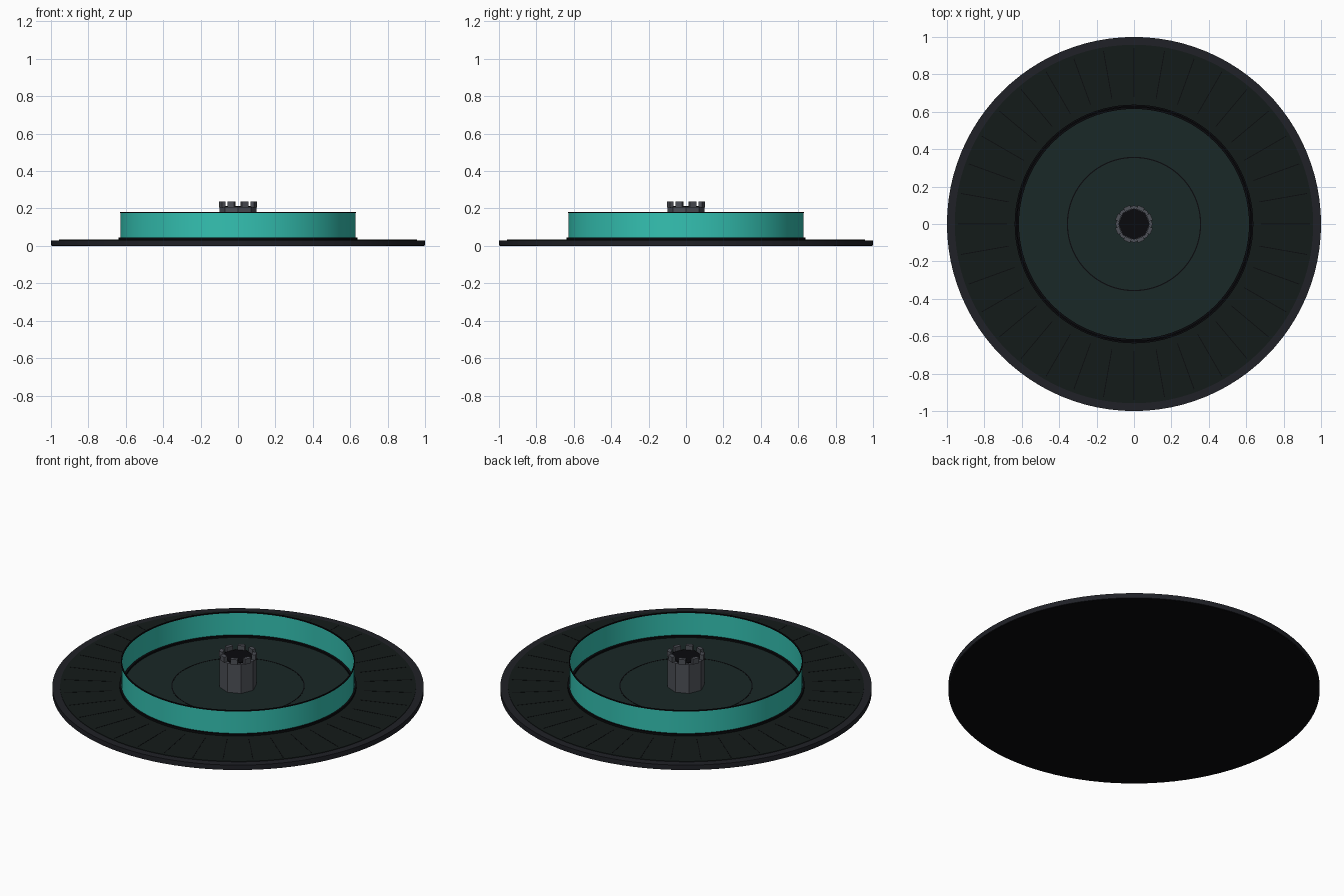
import bpy, math

if "Cube" in bpy.data.objects:
    bpy.data.objects.remove(bpy.data.objects["Cube"])

def mat(name, rgb):
    m = bpy.data.materials.new(name)
    m.diffuse_color = (*rgb, 1)
    m.use_nodes = True
    m.node_tree.nodes["Principled BSDF"].inputs["Base Color"].default_value = m.diffuse_color
    return m

BLACK = mat("black", (0.003, 0.003, 0.004))
RIM = mat("rim_dark", (0.014, 0.015, 0.02))
OUTER = mat("outer_dark_green", (0.007, 0.011, 0.01))
INNER = mat("inner_dark_teal", (0.01, 0.021, 0.02))
TEAL = mat("teal", (0.035, 0.54, 0.45))
STEEL = mat("steel", (0.075, 0.08, 0.095))

def lathe(name, profile, material, n=96, closed=True, smooth=True):
    """Revolve (radius, z) points about z; radius 0 makes a centre point."""
    verts, rings, faces = [], [], []
    for r, z in profile:
        if r == 0:
            rings.append([len(verts)] * n)
            verts.append((0, 0, z))
        else:
            rings.append(list(range(len(verts), len(verts) + n)))
            verts += [(r * math.cos(2 * math.pi * i / n), r * math.sin(2 * math.pi * i / n), z)
                      for i in range(n)]
    pairs = list(zip(rings, rings[1:])) + ([(rings[-1], rings[0])] if closed else [])
    for a, b in pairs:
        for i in range(n):
            j = (i + 1) % n
            f = list(dict.fromkeys((a[i], a[j], b[j], b[i])))
            if len(f) > 2:
                faces.append(f)
    me = bpy.data.meshes.new(name)
    me.from_pydata(verts, [], faces)
    me.materials.append(material)
    ob = bpy.data.objects.new(name, me)
    bpy.context.collection.objects.link(ob)
    if smooth:
        bpy.ops.object.select_all(action='DESELECT')
        ob.select_set(True)
        bpy.context.view_layer.objects.active = ob
        bpy.ops.object.shade_smooth_by_angle()
    return ob

def ring(name, r0, r1, z0, z1, material):
    return lathe(name, [(r0, z0), (r1, z0), (r1, z1), (r0, z1)], material)

def block(name, angle, radius, size, z, material):
    bpy.ops.mesh.primitive_cube_add(size=1, rotation=(0, 0, angle),
        location=(radius * math.cos(angle), radius * math.sin(angle), z))
    ob = bpy.context.object
    ob.name = name
    ob.scale = size
    ob.data.materials.append(material)

# Flat base with lighter rim and two top surfaces
lathe("base_underside", [(0, 0), (0.995, 0), (0.995, 0.025), (0, 0.025)], BLACK, closed=False)
ring("base_rim", 0.955, 1.0, 0.001, 0.03, RIM)
lathe("outer_plate", [(0.958, 0.025), (0.958, 0.033), (0, 0.033)], OUTER, closed=False)
lathe("inner_plate", [(0.615, 0.033), (0.615, 0.035), (0, 0.035)], INNER, closed=False)
ring("inner_groove_line", 0.353, 0.359, 0.034, 0.036, BLACK)

# Faint radial seams on the outer plate
for i in range(36):
    block("radial_seam", math.radians(10 * i), 0.81, (0.26, 0.004, 0.002), 0.033, BLACK)

# Teal wall standing in a dark seat, with a thin dark lip
ring("wall_seat", 0.615, 0.638, 0.033, 0.045, BLACK)
lathe("teal_wall", [(0.628, 0.04), (0.628, 0.178)], TEAL, closed=False)
ring("wall_lip", 0.624, 0.631, 0.176, 0.182, BLACK)

# Octagonal post with a dark socket and eight crown teeth
lathe("centre_post", [(0, 0.03), (0.1, 0.03), (0.1, 0.207), (0, 0.207)], STEEL, 8, False, False)
lathe("post_socket", [(0.084, 0.205), (0.084, 0.212), (0, 0.212)], BLACK, 8, False, False)
for i in range(8):
    block("crown_tooth", math.radians(22.5 + 45 * i), 0.09, (0.022, 0.038, 0.032), 0.221, STEEL)
